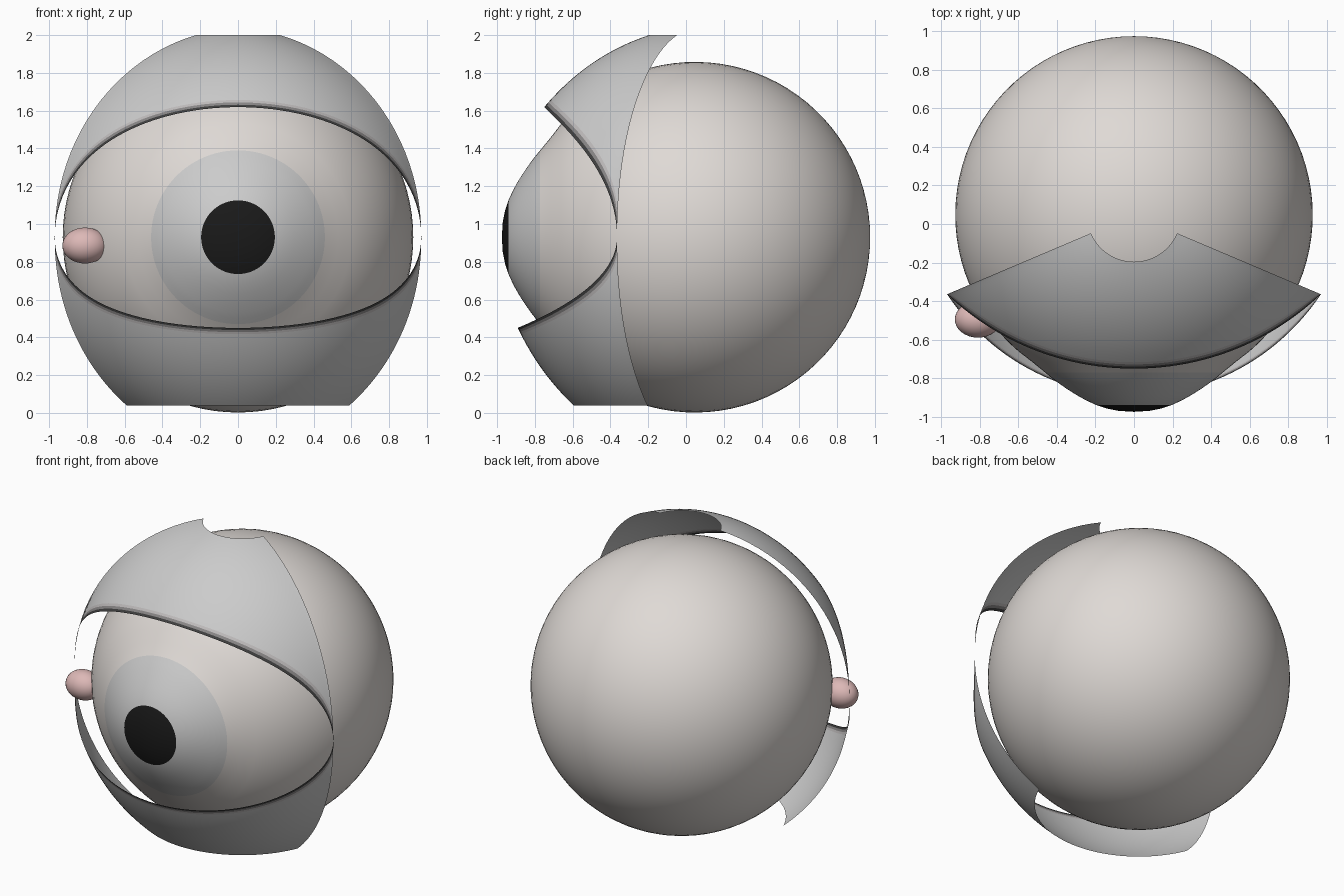
import bpy, bmesh, random
from math import sin, cos, pi, radians, asin

if "Cube" in bpy.data.objects:
    bpy.data.objects.remove(bpy.data.objects["Cube"])

random.seed(4)
CY, CZ, R = 0.047, 0.93, 0.928      # eye centre and radius


def material(name, r, g, b):
    m = bpy.data.materials.new(name)
    m.diffuse_color = (r, g, b, 1)
    m.use_nodes = True
    m.node_tree.nodes["Principled BSDF"].inputs["Base Color"].default_value = m.diffuse_color
    return m


def make_object(name, bm, mats):
    bmesh.ops.recalc_face_normals(bm, faces=bm.faces)
    for f in bm.faces:
        f.smooth = True
    me = bpy.data.meshes.new(name)
    bm.to_mesh(me)
    bm.free()
    for m in mats:
        me.materials.append(m)
    ob = bpy.data.objects.new(name, me)
    bpy.context.collection.objects.link(ob)
    return ob


# eyeball: profile (radius, y) with corneal bulge, revolved about the y axis
SEG = 96
profile = [(0.08, -0.970), (0.14, -0.958), (0.195, -0.940), (0.25, -0.915),
           (0.30, -0.887), (0.35, -0.855), (0.40, -0.820), (0.43, -0.797),
           (0.46, -0.772), (0.53, -0.715)]
a0 = asin(0.6 / R)
for i in range(36):
    a = a0 + (pi - a0) * i / 36
    profile.append((R * sin(a), CY - R * cos(a)))

bm = bmesh.new()
rings = [[bm.verts.new((r * cos(2 * pi * k / SEG), y, CZ + r * sin(2 * pi * k / SEG)))
          for k in range(SEG)] for r, y in profile]
front, back = bm.verts.new((0, -0.975, CZ)), bm.verts.new((0, CY + R, CZ))
spokes = [random.choice((2, 2, 3)) for _ in range(SEG)]
for k in range(SEG):
    n = (k + 1) % SEG
    bm.faces.new((front, rings[0][k], rings[0][n])).material_index = 1
    bm.faces.new((back, rings[-1][n], rings[-1][k]))
    for i in range(len(rings) - 1):
        f = bm.faces.new((rings[i][k], rings[i + 1][k], rings[i + 1][n], rings[i][n]))
        r = profile[i + 1][0]
        if i < 2:
            f.material_index = 1            # pupil
        elif i < 6:
            f.material_index = spokes[k]    # iris spokes
        elif i < 8:
            f.material_index = 2 if i == 6 else 3
make_object("eyeball", bm, [material("sclera", 0.74, 0.70, 0.67),
                            material("pupil", 0.01, 0.01, 0.01),
                            material("iris_light", 0.80, 0.80, 0.80),
                            material("iris_dark", 0.70, 0.70, 0.70)])

# eyelids: thin spherical sheets from the almond opening to a fixed latitude
SPAN = radians(67)
lid_mats = [material("lid_skin", 0.8, 0.8, 0.8), material("lash_line", 0.05, 0.05, 0.05),
            material("lash_mid", 0.25, 0.24, 0.24), material("lash_soft", 0.52, 0.50, 0.50)]


def eyelid(name, open_deg, end_deg, cols=64):
    steps = [0, 0.025, 0.05, 0.075, 0.10] + [0.1 + 0.9 * j / 20 for j in range(1, 21)]
    bm = bmesh.new()
    grid = []
    for i in range(cols + 1):
        u = -pi / 2 + pi * i / cols
        phi, start = SPAN * sin(u), open_deg * cos(u)
        col = []
        for t in steps:
            th = radians(start + (end_deg - start) * t)
            rad = 1.054 + 0.043 * t ** 1.5
            col.append(bm.verts.new((rad * cos(th) * sin(phi),
                                     CY - rad * cos(th) * cos(phi),
                                     CZ + rad * sin(th))))
        grid.append(col)
    for i in range(cols):
        for j in range(len(steps) - 1):
            f = bm.faces.new((grid[i][j], grid[i + 1][j], grid[i + 1][j + 1], grid[i][j + 1]))
            f.material_index = (1, 2, 3)[j] if j < 3 else 0
    ob = make_object(name, bm, lid_mats)
    # face normals outward
    me = ob.data
    p = me.polygons[len(me.polygons) // 2]
    if p.normal.y > 0:
        me.flip_normals()


eyelid("upper_eyelid", 40.8, 77.2)
eyelid("lower_eyelid", -27.1, -54.3)

# pink tear duct bump in the inner corner
bm = bmesh.new()
bmesh.ops.create_uvsphere(bm, u_segments=32, v_segments=20, radius=1)
for v in bm.verts:
    v.co = (-0.81 + 0.12 * v.co.x, -0.495 + 0.095 * v.co.y, 0.886 + 0.095 * v.co.z)
make_object("tear_duct", bm, [material("pink_flesh", 0.72, 0.48, 0.47)])
